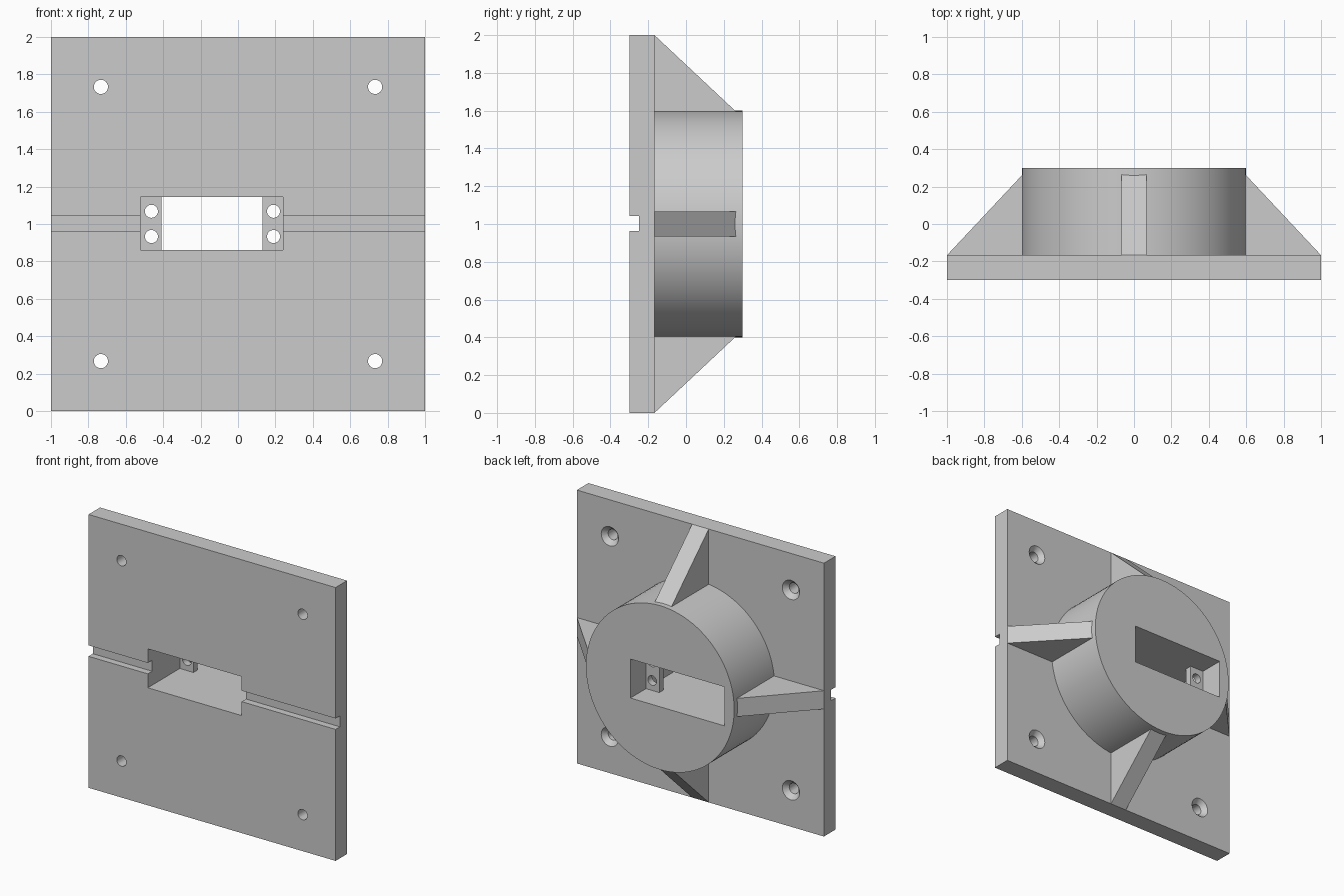
import bpy, bmesh, math
from mathutils import Matrix, Vector

cube = bpy.data.objects.get("Cube")
if cube:
    bpy.data.objects.remove(cube, do_unlink=True)

GREY = (0.6, 0.6, 0.6, 1.0)
mat = bpy.data.materials.new("plain grey")
mat.use_nodes = True
mat.diffuse_color = GREY
mat.node_tree.nodes["Principled BSDF"].inputs["Base Color"].default_value = GREY

FRONT, BACK, SEAT = -0.30, 0.30, -0.167
MID = 1.0  # height of the centre


def finish(name, bm):
    bmesh.ops.recalc_face_normals(bm, faces=bm.faces)
    mesh = bpy.data.meshes.new(name)
    bm.to_mesh(mesh)
    bm.free()
    mesh.materials.append(mat)
    ob = bpy.data.objects.new(name, mesh)
    bpy.context.collection.objects.link(ob)
    return ob


def box(name, x0, x1, y0, y1, z0, z1):
    bm = bmesh.new()
    bmesh.ops.create_cube(bm, size=1)
    bmesh.ops.scale(bm, vec=(x1 - x0, y1 - y0, z1 - z0), verts=bm.verts)
    bmesh.ops.translate(bm, vec=((x0 + x1) / 2, (y0 + y1) / 2, (z0 + z1) / 2), verts=bm.verts)
    return finish(name, bm)


def tube(name, x, z, y0, y1, r0, r1, sides=32):
    """Cylinder or cone along y, radius r0 at y0 and r1 at y1."""
    bm = bmesh.new()
    place = Matrix.Translation((x, (y0 + y1) / 2, z)) @ Matrix.Rotation(-math.pi / 2, 4, "X")
    bmesh.ops.create_cone(bm, cap_ends=True, segments=sides, radius1=r0, radius2=r1,
                          depth=y1 - y0, matrix=place)
    return finish(name, bm)


def cut(ob, cutters):
    for c in cutters:
        c.hide_render = True
        mod = ob.modifiers.new("cut", "BOOLEAN")
        mod.operation = "DIFFERENCE"
        mod.solver = "EXACT"
        mod.object = c
    bpy.context.view_layer.update()
    graph = bpy.context.evaluated_depsgraph_get()
    mesh = bpy.data.meshes.new_from_object(ob.evaluated_get(graph))
    ob.modifiers.clear()
    ob.data = mesh
    for c in cutters:
        bpy.data.objects.remove(c, do_unlink=True)


def smooth(ob):
    bpy.ops.object.select_all(action="DESELECT")
    ob.select_set(True)
    bpy.context.view_layer.objects.active = ob
    bpy.ops.object.shade_smooth_by_angle(angle=math.radians(25))


# Rectangular slot through plate and hub
X0, X1, Z0, Z1 = -0.52, 0.24, 0.86, 1.145


def slot():
    return box("slot_cutter", X0, X1, -1, 1, Z0, Z1)


# Square plate with cable groove and countersunk corner holes
plate = box("base_plate", -1, 1, FRONT, SEAT, 0, 2)
cutters = [slot(), box("groove_cutter", -2, 2, -1, -0.25, 0.962, 1.042)]
for x in (-0.733, 0.733):
    for z in (MID - 0.733, MID + 0.733):
        cutters.append(tube("hole_cutter", x, z, -1, 0, 0.038, 0.038))
        cutters.append(tube("sink_cutter", x, z, SEAT - 0.035, SEAT + 0.005, 0.037, 0.075))
cut(plate, cutters)
smooth(plate)

# Round hub on the back
hub = tube("round_hub", 0, MID, SEAT, BACK, 0.6, 0.6, 96)
cut(hub, [slot()])
smooth(hub)

# Screw tabs inside the slot
for name, a, b, hx in (("right_tab", X0, -0.41, -0.463), ("left_tab", 0.132, X1, 0.19)):
    tab = box(name, a, b, 0.07, 0.12, Z0, Z1)
    cut(tab, [tube("screw_cutter", hx, z, -1, 1, 0.035, 0.035) for z in (0.933, 1.068)])
    smooth(tab)

# Four triangular ribs bracing the hub
for i, name in enumerate(("left_rib", "top_rib", "right_rib", "bottom_rib")):
    bm = bmesh.new()
    profile = [(1.0, SEAT), (0.58, 0.281), (0.58, SEAT)]
    face = bm.faces.new([bm.verts.new((r, y, -0.067)) for r, y in profile])
    side = bmesh.ops.extrude_face_region(bm, geom=[face])
    bmesh.ops.translate(bm, vec=Vector((0, 0, 0.134)),
                        verts=[v for v in side["geom"] if isinstance(v, bmesh.types.BMVert)])
    bmesh.ops.transform(bm, verts=bm.verts, matrix=Matrix.Translation((0, 0, MID))
                        @ Matrix.Rotation(-i * math.pi / 2, 4, "Y"))
    finish(name, bm)
